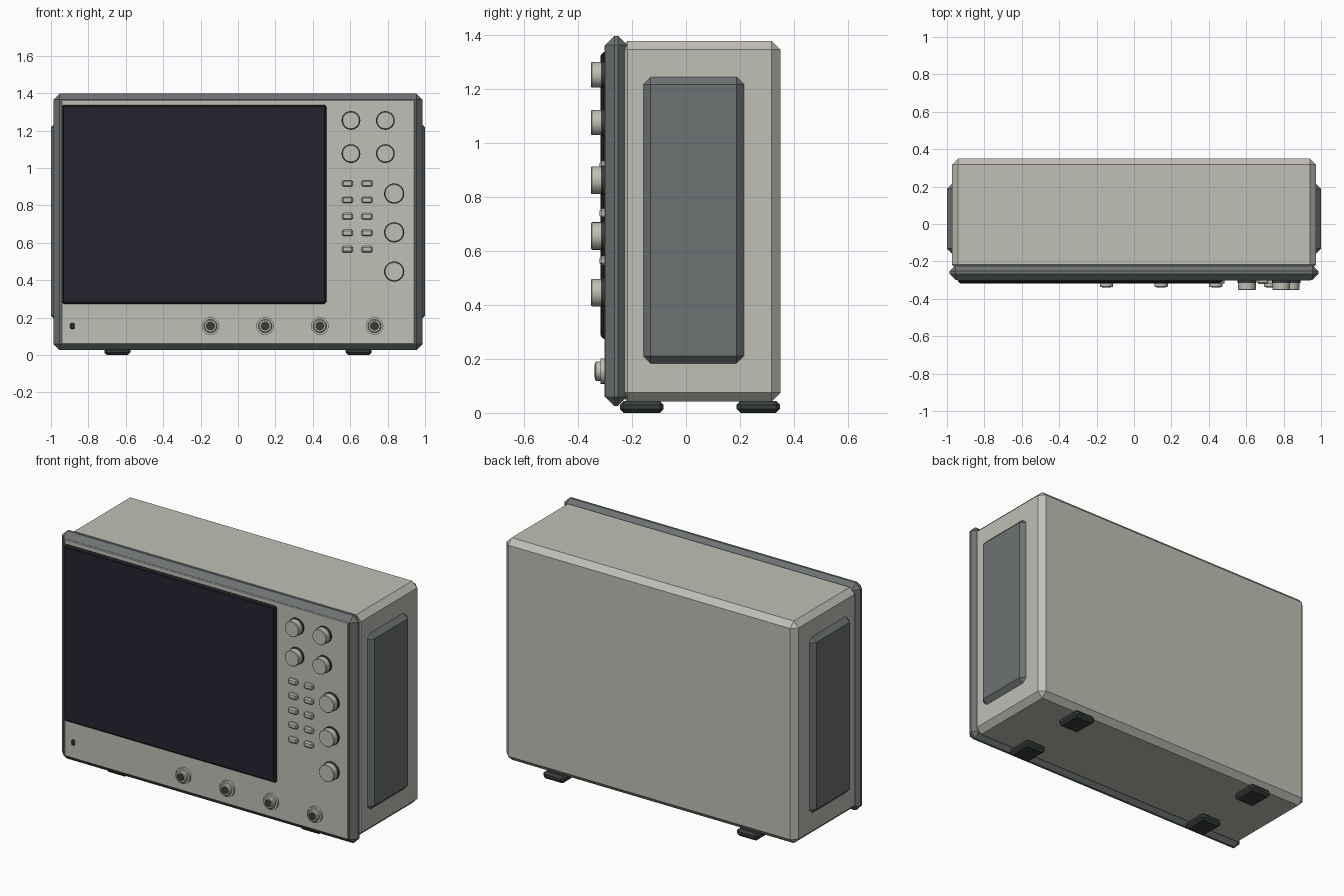
import bpy, bmesh, math
from mathutils import Matrix

if "Cube" in bpy.data.objects:
    bpy.data.objects.remove(bpy.data.objects["Cube"])


def material(name, rgb):
    m = bpy.data.materials.new(name)
    m.diffuse_color = (*rgb, 1)
    m.use_nodes = True
    m.node_tree.nodes["Principled BSDF"].inputs["Base Color"].default_value = m.diffuse_color
    return m


SHELL = material("warm light grey", (0.53, 0.52, 0.465))
GREY = material("mid grey", (0.155, 0.17, 0.17))
DARK = material("dark green grey", (0.038, 0.048, 0.046))
BLACK = material("frame black", (0.014, 0.014, 0.018))
GLASS = material("screen navy", (0.018, 0.018, 0.03))


def finish(bm, name, mat):
    bmesh.ops.recalc_face_normals(bm, faces=bm.faces)
    me = bpy.data.meshes.new(name)
    bm.to_mesh(me)
    bm.free()
    me.materials.append(mat)
    ob = bpy.data.objects.new(name, me)
    bpy.context.collection.objects.link(ob)
    return ob


def box(name, x, y, z, mat, bevel=0):
    """Chamfered box from (min, max) ranges."""
    bm = bmesh.new()
    bmesh.ops.create_cube(bm, size=1)
    for v in bm.verts:
        v.co = [r[0] if c < 0 else r[1] for r, c in zip((x, y, z), v.co)]
    if bevel:
        bmesh.ops.bevel(bm, geom=bm.edges[:], offset=bevel, segments=1,
                        affect='EDGES', profile=0.5)
    return finish(bm, name, mat)


def disc(name, x, z, profile, mat, sides=32):
    """Turned part facing -y from (radius, y) profile points."""
    bm = bmesh.new()
    rings = []
    for r, y in profile:
        rings.append([bm.verts.new((x + r * math.cos(2 * math.pi * i / sides), y,
                                    z + r * math.sin(2 * math.pi * i / sides)))
                      for i in range(sides)])
    for a, b in zip(rings, rings[1:]):
        for i in range(sides):
            j = (i + 1) % sides
            f = bm.faces.new((a[i], a[j], b[j], b[i]))
    bm.faces.new(rings[0])
    bm.faces.new(rings[-1])
    ob = finish(bm, name, mat)
    for p in ob.data.polygons:
        p.use_smooth = len(p.vertices) == 4
    ob.data.set_sharp_from_angle(angle=math.radians(30))
    return ob


# Case, front bezel and front panel
box("case", (-0.973, 0.973), (-0.25, 0.35), (0.042, 1.38), SHELL, 0.033)
box("front_bezel", (-0.987, 0.987), (-0.299, -0.219), (0.026, 1.398), GREY, 0.033)
box("front_panel", (-0.945, 0.945), (-0.303, -0.28), (0.058, 1.364), SHELL, 0.003)

# Side panels and feet
for s, side in ((-1, "left"), (1, "right")):
    box(side + "_side_panel", sorted((s * 0.93, s)), (-0.16, 0.217), (0.182, 1.247), GREY, 0.029)
    for y0, y1, end in ((-0.245, -0.083, "front"), (0.188, 0.348, "rear")):
        box(f"{end}_{side}_foot", sorted((s * 0.575, s * 0.715)), (y0, y1), (0, 0.044), DARK, 0.014)

# Screen frame and glass
box("screen_frame", (-0.942, 0.472), (-0.315, -0.29), (0.274, 1.338), BLACK, 0.01)
box("screen_glass", (-0.93, 0.46), (-0.317, -0.31), (0.287, 1.325), GLASS)


# Knobs with dark collars
def knob(x, z, r):
    disc("knob_collar", x, z, [(r + 0.003, -0.295), (r + 0.003, -0.316)], DARK)
    disc("knob", x, z, [(r, -0.31), (r, -0.349), (r - 0.003, -0.352)], SHELL)


for x in (0.604, 0.788):
    for z in (1.254, 1.077):
        knob(x, z, 0.047)
for z in (0.863, 0.656, 0.446):
    knob(0.835, z, 0.051)

# Button grid
for x in (0.585, 0.689):
    for i in range(5):
        z = 0.917 - i * 0.088
        box("button", (x - 0.029, x + 0.029), (-0.32, -0.295), (z - 0.017, z + 0.017), SHELL, 0.007)

# Input connectors
for i in range(4):
    x = -0.147 + i * 0.2923
    disc("connector_flange", x, 0.155, [(0.047, -0.295), (0.047, -0.318)], SHELL)
    disc("connector_barrel", x, 0.155, [(0.036, -0.31), (0.036, -0.333), (0.031, -0.338)], SHELL)
    disc("connector_socket", x, 0.155, [(0.024, -0.335), (0.024, -0.34)], DARK)

# Power button
box("power_button", (-0.897, -0.873), (-0.31, -0.295), (0.138, 0.172), DARK, 0.006)
